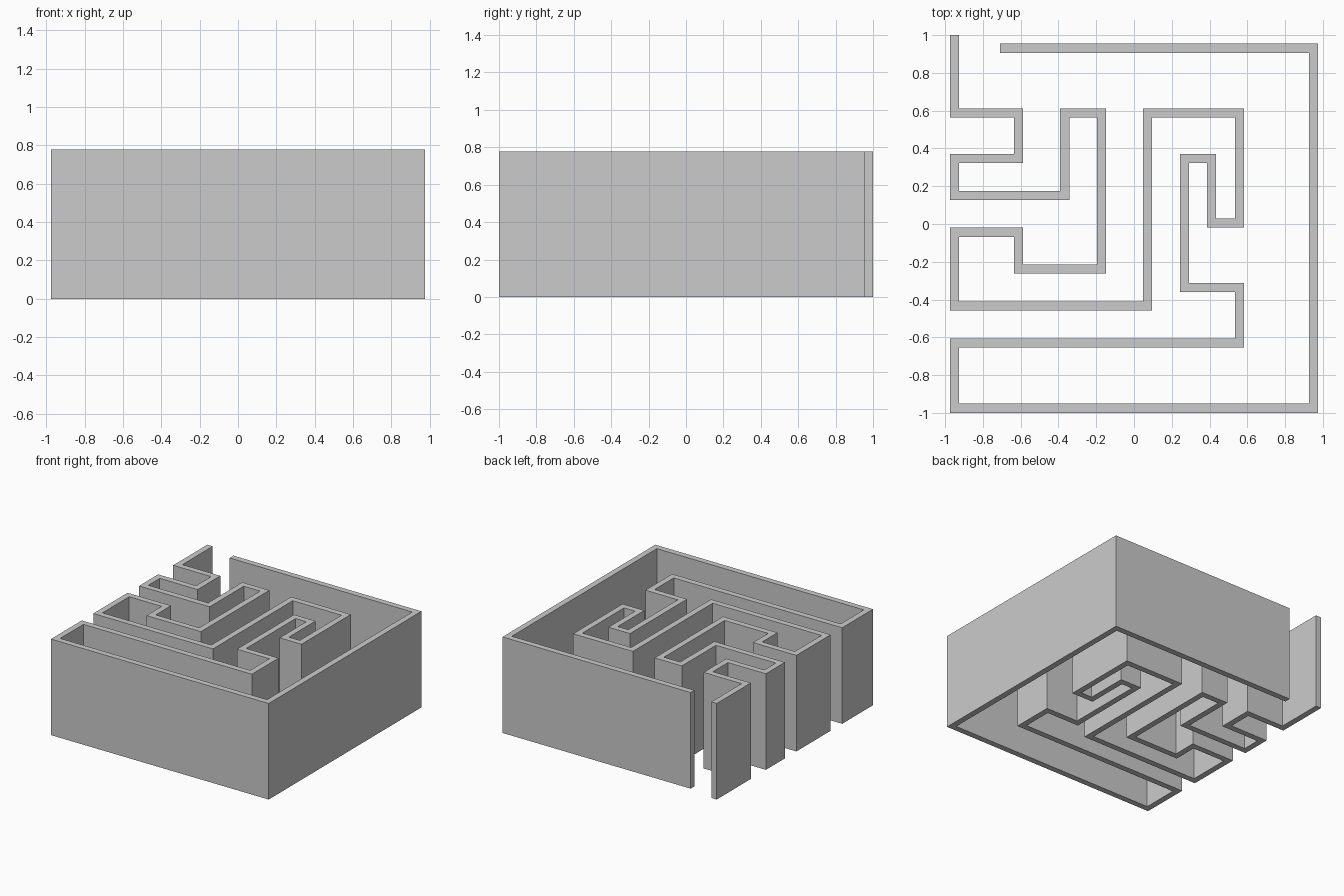
import bpy, bmesh
from mathutils import Vector

if "Cube" in bpy.data.objects:
    bpy.data.objects.remove(bpy.data.objects["Cube"])

HALF = 0.0243      # half wall thickness
HEIGHT = 0.778

# Centre line: every step changes y, then x, then y ...
start = Vector((-0.951, 1.0))
turns = [0.588, -0.611, 0.346, -0.951, 0.151, -0.367, 0.588, -0.172, -0.239,
         -0.611, -0.044, -0.951, -0.434, 0.072, 0.588, 0.558, 0.005, 0.411,
         0.346, 0.267, -0.336, 0.558, -0.63, -0.951, -0.9757, 0.951, 0.93, -0.71]
path = [start]
for i, value in enumerate(turns):
    p = path[-1].copy()
    p[1 - i % 2] = value
    path.append(p)


def normal(a, b):
    d = (b - a).normalized()
    return Vector((-d.y, d.x))


# Flat ribbon with mitred right-angle corners
bm = bmesh.new()
rows = []
for i, p in enumerate(path):
    offset = Vector((0, 0))
    if i > 0:
        offset += normal(path[i - 1], p)
    if i < len(path) - 1:
        offset += normal(p, path[i + 1])
    offset *= HALF
    rows.append([bm.verts.new((*(p + s * offset), 0)) for s in (1, -1)])
for (a, b), (c, d) in zip(rows, rows[1:]):
    bm.faces.new((a, b, d, c))

# Raise the ribbon into a solid wall
result = bmesh.ops.extrude_face_region(bm, geom=bm.faces[:], use_keep_orig=True)
top = [g for g in result["geom"] if isinstance(g, bmesh.types.BMVert)]
bmesh.ops.translate(bm, verts=top, vec=(0, 0, HEIGHT))
bmesh.ops.recalc_face_normals(bm, faces=bm.faces[:])

mesh = bpy.data.meshes.new("winding_wall")
bm.to_mesh(mesh)
bm.free()
bpy.context.collection.objects.link(bpy.data.objects.new("winding_wall", mesh))
